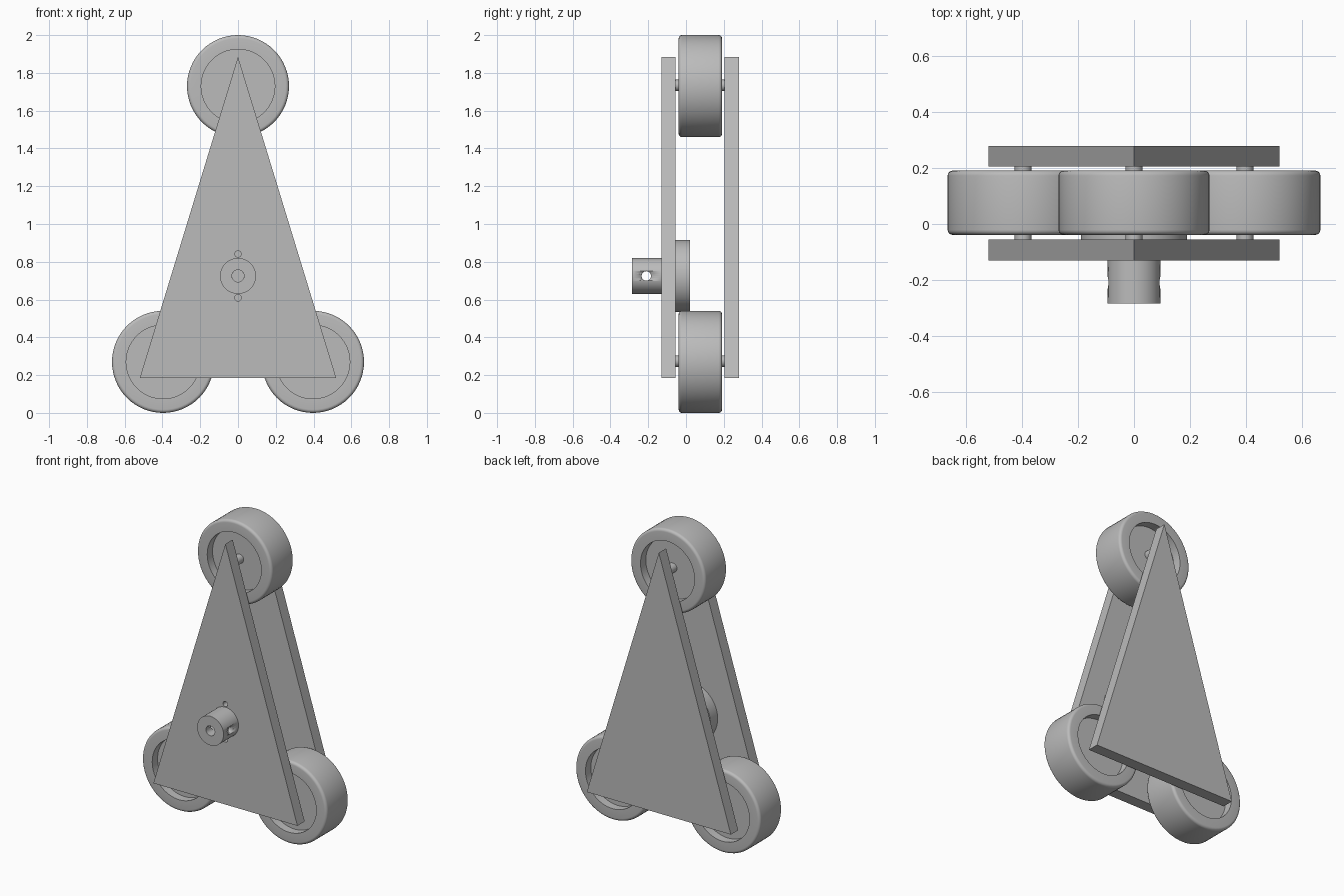
import bpy
import bmesh
import math
from mathutils import Matrix, Vector

if "Cube" in bpy.data.objects:
    bpy.data.objects.remove(bpy.data.objects["Cube"], do_unlink=True)

grey = bpy.data.materials.new("plain grey")
grey.use_nodes = True
grey.diffuse_color = (0.5, 0.5, 0.5, 1)
grey.node_tree.nodes["Principled BSDF"].inputs["Base Color"].default_value = (0.5, 0.5, 0.5, 1)


def make_object(name, bm, smooth=True):
    bmesh.ops.recalc_face_normals(bm, faces=bm.faces)
    mesh = bpy.data.meshes.new(name)
    bm.to_mesh(mesh)
    bm.free()
    mesh.materials.append(grey)
    obj = bpy.data.objects.new(name, mesh)
    bpy.context.collection.objects.link(obj)
    if smooth:
        bpy.ops.object.select_all(action="DESELECT")
        obj.select_set(True)
        bpy.context.view_layer.objects.active = obj
        bpy.ops.object.shade_smooth_by_angle(angle=math.radians(35))
    return obj


def lathe(name, profile, x, z, steps=64):
    """Turn a closed (radius, y) profile about an axis along y."""
    bm = bmesh.new()
    verts = [bm.verts.new((r, y, 0)) for r, y in profile]
    edges = [bm.edges.new((a, b)) for a, b in zip(verts, verts[1:] + verts[:1])]
    bmesh.ops.spin(bm, geom=verts + edges, cent=(0, 0, 0), axis=(0, 1, 0),
                   angle=2 * math.pi, steps=steps, use_merge=True)
    bmesh.ops.remove_doubles(bm, verts=bm.verts, dist=0.0001)
    bmesh.ops.translate(bm, verts=bm.verts, vec=(x, 0, z))
    return make_object(name, bm)


def cylinder(name, radius, start, end, steps=32):
    start, end = Vector(start), Vector(end)
    turn = (end - start).to_track_quat("Z", "Y").to_matrix().to_4x4()
    bm = bmesh.new()
    bmesh.ops.create_cone(bm, cap_ends=True, segments=steps, radius1=radius,
                          radius2=radius, depth=(end - start).length,
                          matrix=Matrix.Translation((start + end) / 2) @ turn)
    return make_object(name, bm)


def triangle_plate(name, front, back):
    bm = bmesh.new()
    corners = [(-0.52, 0.185), (0.52, 0.185), (0, 1.885)]
    face = bm.faces.new([bm.verts.new((x, front, z)) for x, z in corners])
    moved = bmesh.ops.extrude_face_region(bm, geom=[face])["geom"]
    bmesh.ops.translate(bm, vec=(0, back - front, 0),
                        verts=[v for v in moved if isinstance(v, bmesh.types.BMVert)])
    # extrusion can leave the starting face behind; keep both caps of the solid
    return make_object(name, bm, smooth=False)


def drill(obj, cutters):
    for cutter in cutters:
        mod = obj.modifiers.new(cutter.name, "BOOLEAN")
        mod.operation = "DIFFERENCE"
        mod.solver = "EXACT"
        mod.object = cutter
        cutter.hide_render = True
        cutter.hide_set(True)
        cutter.display_type = "WIRE"


# Side plates
front_plate = triangle_plate("front_plate", -0.13, -0.055)
triangle_plate("back_plate", 0.205, 0.28)

# Wheels with a rounded tread edge and a dished web on each side, plus axles
R, RIM, DISH, MID, HALF = 0.27, 0.195, 0.055, 0.076, 0.115
BEVEL = 0.018
corner = [(R - BEVEL + BEVEL * math.sin(a), HALF - BEVEL + BEVEL * math.cos(a))
          for a in (math.radians(d) for d in range(0, 91, 18))]
half = [(0, HALF - DISH), (RIM, HALF - DISH), (RIM, HALF)] + corner
wheel_profile = [(r, MID + y) for r, y in half] + [(r, MID - y) for r, y in reversed(half)]

for side, x, z in (("left", 0.397, 0.27), ("right", -0.397, 0.27), ("top", 0, 1.73)):
    lathe(side + "_wheel", wheel_profile, x, z)
    cylinder(side + "_axle", 0.03, (x, -0.06, z + 0.004), (x, 0.21, z + 0.004))

# Flanged shaft hub, with its bore, set-screw hole and mounting holes
HUB_Z = 0.725
flange = lathe("hub_flange", [(0.032, -0.055), (0.19, -0.055), (0.19, 0.02), (0.032, 0.02)], 0, HUB_Z)
collar = lathe("hub_collar", [(0.032, -0.285), (0.095, -0.285), (0.095, -0.13), (0.032, -0.13)], 0, HUB_Z)

bore = cylinder("bore_cutter", 0.032, (0, -0.2, HUB_Z), (0, 0.1, HUB_Z))
screw_holes = [cylinder("screw_hole_cutter", 0.017, (0, -0.2, HUB_Z + s * 0.116),
                        (0, 0.1, HUB_Z + s * 0.116)) for s in (1, -1)]
cross_hole = cylinder("cross_hole_cutter", 0.025, (-0.2, -0.21, HUB_Z), (0.2, -0.21, HUB_Z))

drill(front_plate, [bore] + screw_holes)
drill(flange, screw_holes)
drill(collar, [cross_hole])
